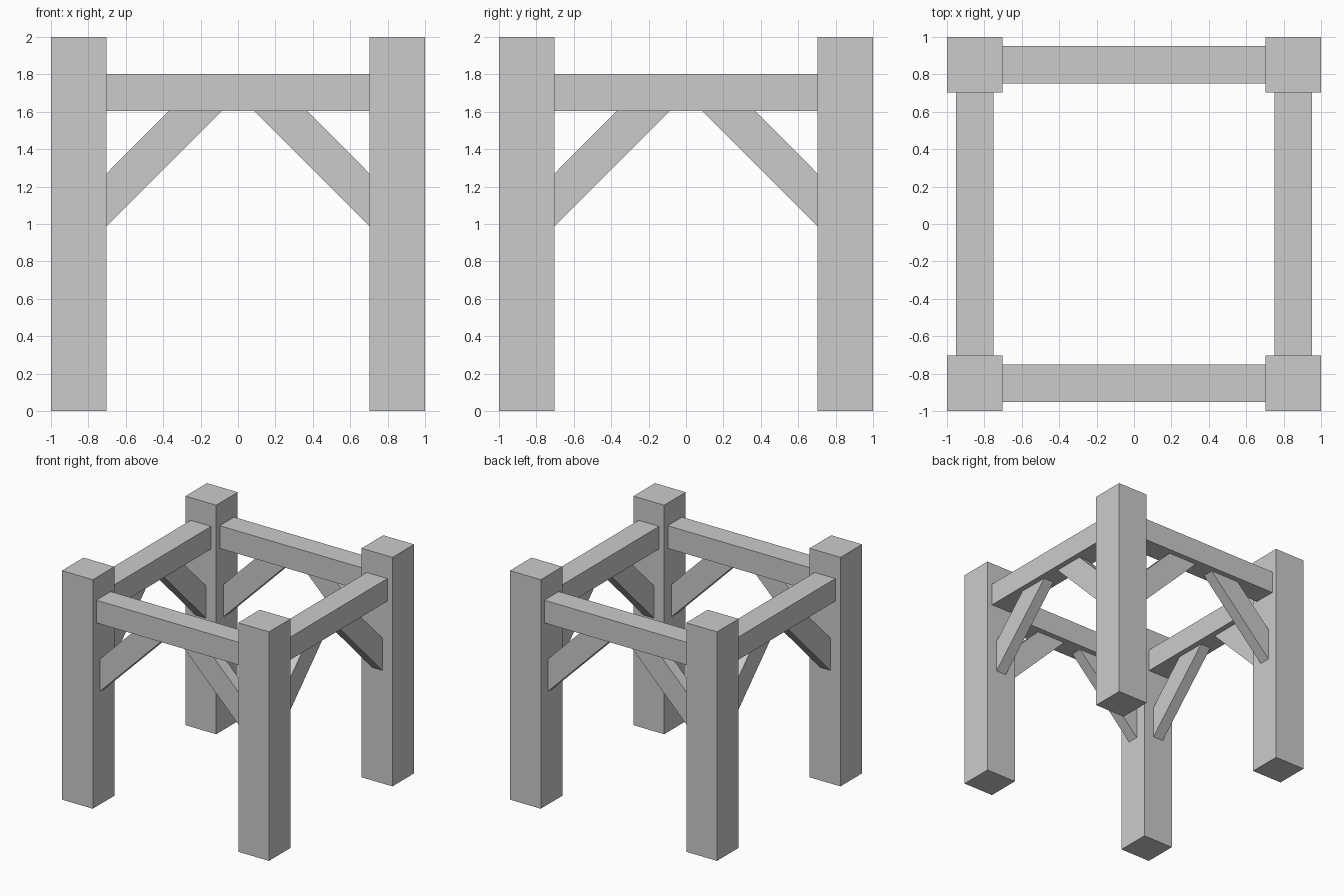
import bpy, bmesh
from math import pi
from mathutils import Matrix

if "Cube" in bpy.data.objects:
    bpy.data.objects.remove(bpy.data.objects["Cube"])

POST = 0.297          # post width
C = 1 - POST / 2      # post and beam centre line
IN = 1 - POST         # inner post face
BEAM = 0.198          # beam section
BRACE = 0.1           # brace thickness


def prism(name, profile, y, depth, angle=0):
    """Extrude an x-z profile along y, centred on y, then turn about z."""
    bm = bmesh.new()
    face = bm.faces.new([bm.verts.new((x, y - depth / 2, z)) for x, z in profile])
    ext = bmesh.ops.extrude_face_region(bm, geom=[face])
    verts = [v for v in ext["geom"] if isinstance(v, bmesh.types.BMVert)]
    bmesh.ops.translate(bm, verts=verts, vec=(0, depth, 0))
    bmesh.ops.rotate(bm, verts=bm.verts, cent=(0, 0, 0),
                     matrix=Matrix.Rotation(angle, 3, 'Z'))
    bmesh.ops.recalc_face_normals(bm, faces=bm.faces)
    mesh = bpy.data.meshes.new(name)
    bm.to_mesh(mesh)
    bm.free()
    obj = bpy.data.objects.new(name, mesh)
    bpy.context.collection.objects.link(obj)


def rect(x0, x1, z0, z1):
    return [(x0, z0), (x1, z0), (x1, z1), (x0, z1)]


top, bottom = 1.802, 1.802 - BEAM
for i, side in enumerate(("front", "right", "back", "left")):
    a = i * pi / 2
    # Corner post and the beam along this side
    prism(f"{side}_post", rect(-1, -IN, 0, 2), -C, POST, a)
    prism(f"{side}_beam", rect(-IN, IN, bottom, top), -C, BEAM, a)
    # Pair of diagonal braces, cut flush to post and beam
    for s, label in ((-1, "a"), (1, "b")):
        prism(f"{side}_brace_{label}",
              [(s * IN, 0.987), (s * 0.087, bottom), (s * 0.37, bottom), (s * IN, 1.27)],
              -C, BRACE, a)
